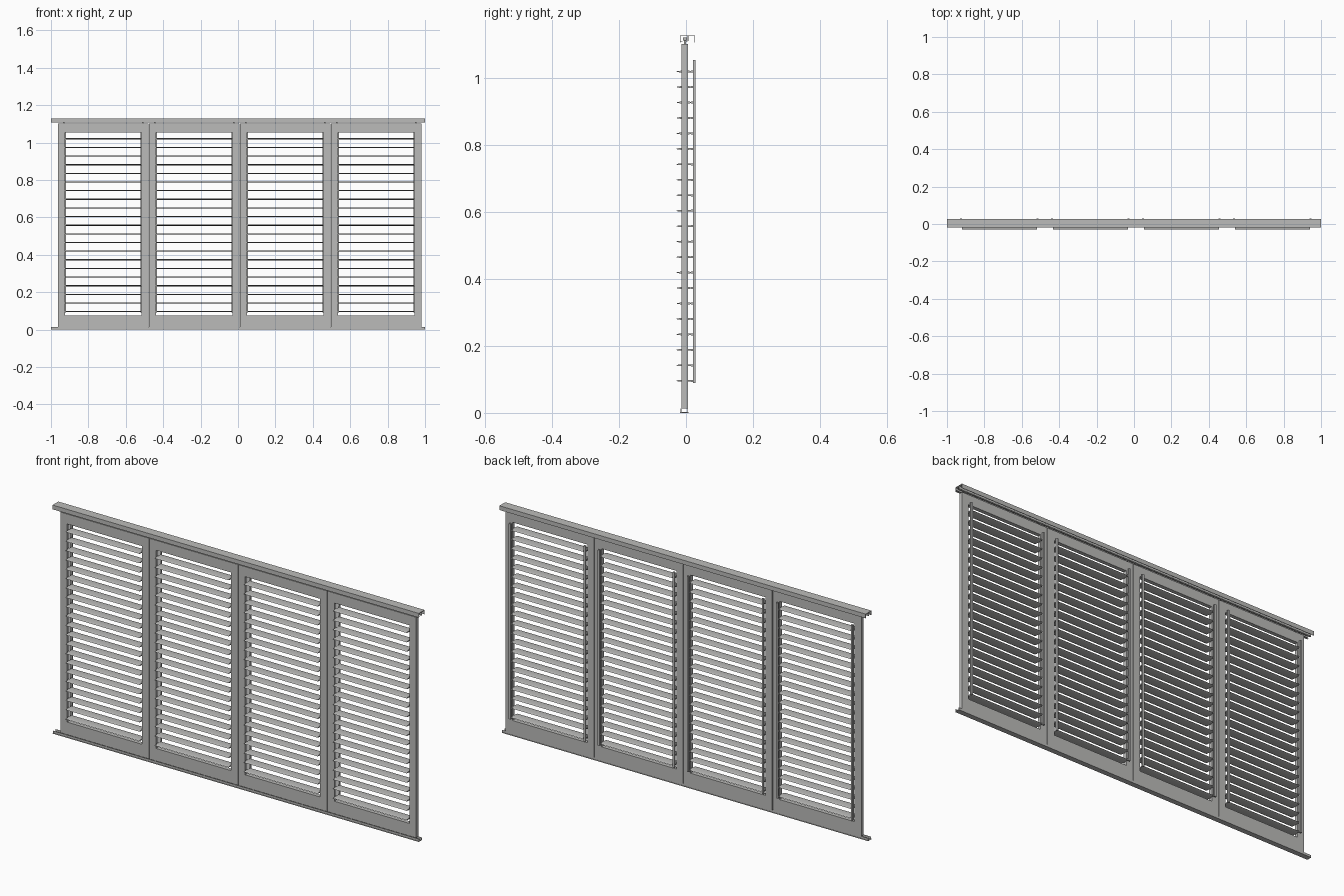
import bpy, bmesh, math

cube = bpy.data.objects.get("Cube")
if cube:
    bpy.data.objects.remove(cube, do_unlink=True)

grey = bpy.data.materials.new("painted grey")
grey.use_nodes = True
colour = (0.5, 0.5, 0.49, 1)
grey.diffuse_color = colour
grey.node_tree.nodes["Principled BSDF"].inputs["Base Color"].default_value = colour


def finish(name, bm):
    bmesh.ops.recalc_face_normals(bm, faces=bm.faces)
    mesh = bpy.data.meshes.new(name)
    bm.to_mesh(mesh)
    bm.free()
    mesh.materials.append(grey)
    obj = bpy.data.objects.new(name, mesh)
    bpy.context.collection.objects.link(obj)
    return obj


def add_box(bm, x0, x1, y0, y1, z0, z1):
    verts = bmesh.ops.create_cube(bm, size=1)["verts"]
    for v in verts:
        v.co.x = x1 if v.co.x > 0 else x0
        v.co.y = y1 if v.co.y > 0 else y0
        v.co.z = z1 if v.co.z > 0 else z0


def add_prism(bm, profile, x0, x1):
    """Extrude a closed y-z profile along x."""
    ends = [[bm.verts.new((x, y, z)) for y, z in profile] for x in (x0, x1)]
    n = len(profile)
    for i in range(n):
        j = (i + 1) % n
        bm.faces.new((ends[0][i], ends[0][j], ends[1][j], ends[1][i]))
    bm.faces.new(ends[0])
    bm.faces.new(ends[1])


# Shared dimensions
MID_Y = -0.0035
HALF_DEPTH = 0.0095
FRONT, BACK = MID_Y - HALF_DEPTH, MID_Y + HALF_DEPTH
BOTTOM, TOP = 0.013, 1.102
OPEN_LOW, OPEN_HIGH = 0.075, 1.053
PITCH, STILE, GAP = 0.4865, 0.037, 0.0015
FIRST_X = -0.963
LOUVRES, LOW_Z, STEP = 21, 0.096, 0.0462

# Top track: hollow channel with a rear fascia and two inner guides
T = 0.002
bm = bmesh.new()
add_box(bm, -1, 1, -0.018, 0.027, 1.128 - T, 1.128)
for y, low in ((-0.018, 1.107), (0.005, 1.112), (0.025, 1.107)):
    add_box(bm, -1, 1, y, y + T, low, 1.128 - T)
for y in (-0.016, 0.0):
    add_box(bm, -1, 1, y, y + 0.005, 1.11, 1.11 + T)
finish("top_track", bm)

# Bottom track: shallow channel
bm = bmesh.new()
add_box(bm, -1, 1, -0.018, 0.008, 0, 0.003)
for y in (-0.016, 0.004):
    add_box(bm, -1, 1, y, y + T, 0.003, 0.013)
finish("bottom_track", bm)

# Slim lens-shaped louvre section
SIDES = 12
louvre_profile = [(0.0255 * math.cos(math.tau * i / SIDES),
                   0.003 * math.sin(math.tau * i / SIDES)) for i in range(SIDES)]

for p in range(4):
    x0 = FIRST_X + p * PITCH + GAP
    x1 = FIRST_X + (p + 1) * PITCH - GAP
    left, right = x0 + STILE, x1 - STILE
    tag = f"panel_{p + 1}"

    # Stiles and rails
    bm = bmesh.new()
    add_box(bm, x0, left, FRONT, BACK, BOTTOM, TOP)
    add_box(bm, right, x1, FRONT, BACK, BOTTOM, TOP)
    add_box(bm, left, right, FRONT, BACK, BOTTOM, OPEN_LOW)
    add_box(bm, left, right, FRONT, BACK, OPEN_HIGH, TOP)
    finish(tag + "_frame", bm)

    # Louvres with pivot pins into the stiles
    bm = bmesh.new()
    for i in range(LOUVRES):
        z = LOW_Z + i * STEP
        add_prism(bm, [(MID_Y + y, z + h) for y, h in louvre_profile],
                  left + 0.004, right - 0.004)
        add_box(bm, left - 0.002, right + 0.002, MID_Y - 0.002, MID_Y + 0.002,
                z - 0.002, z + 0.002)
    louvres = finish(tag + "_louvres", bm)
    bpy.ops.object.select_all(action="DESELECT")
    louvres.select_set(True)
    bpy.context.view_layer.objects.active = louvres
    bpy.ops.object.shade_smooth_by_angle(angle=math.radians(40))

    # Rear tilt rods joined to every louvre by a small link
    for side, x in (("right", left - 0.001), ("left", right - 0.001)):
        bm = bmesh.new()
        add_box(bm, x - 0.005, x + 0.005, 0.0205, 0.0285, 0.09, 1.055)
        inward = 0.006 if side == "right" else -0.006
        for i in range(LOUVRES):
            z = LOW_Z + i * STEP
            add_box(bm, x + inward - 0.003, x + inward + 0.003,
                    0.015, 0.023, z - 0.003, z + 0.003)
        finish(f"{tag}_{side}_tilt_rod", bm)

    # Hanger pins into the top track
    bm = bmesh.new()
    for x in (x0 + 0.03, x1 - 0.03):
        add_box(bm, x - 0.004, x + 0.004, MID_Y - 0.003, MID_Y + 0.003, TOP, 1.12)
        add_box(bm, x - 0.012, x + 0.012, MID_Y - 0.006, MID_Y + 0.006, 1.113, 1.122)
    finish(tag + "_hangers", bm)
